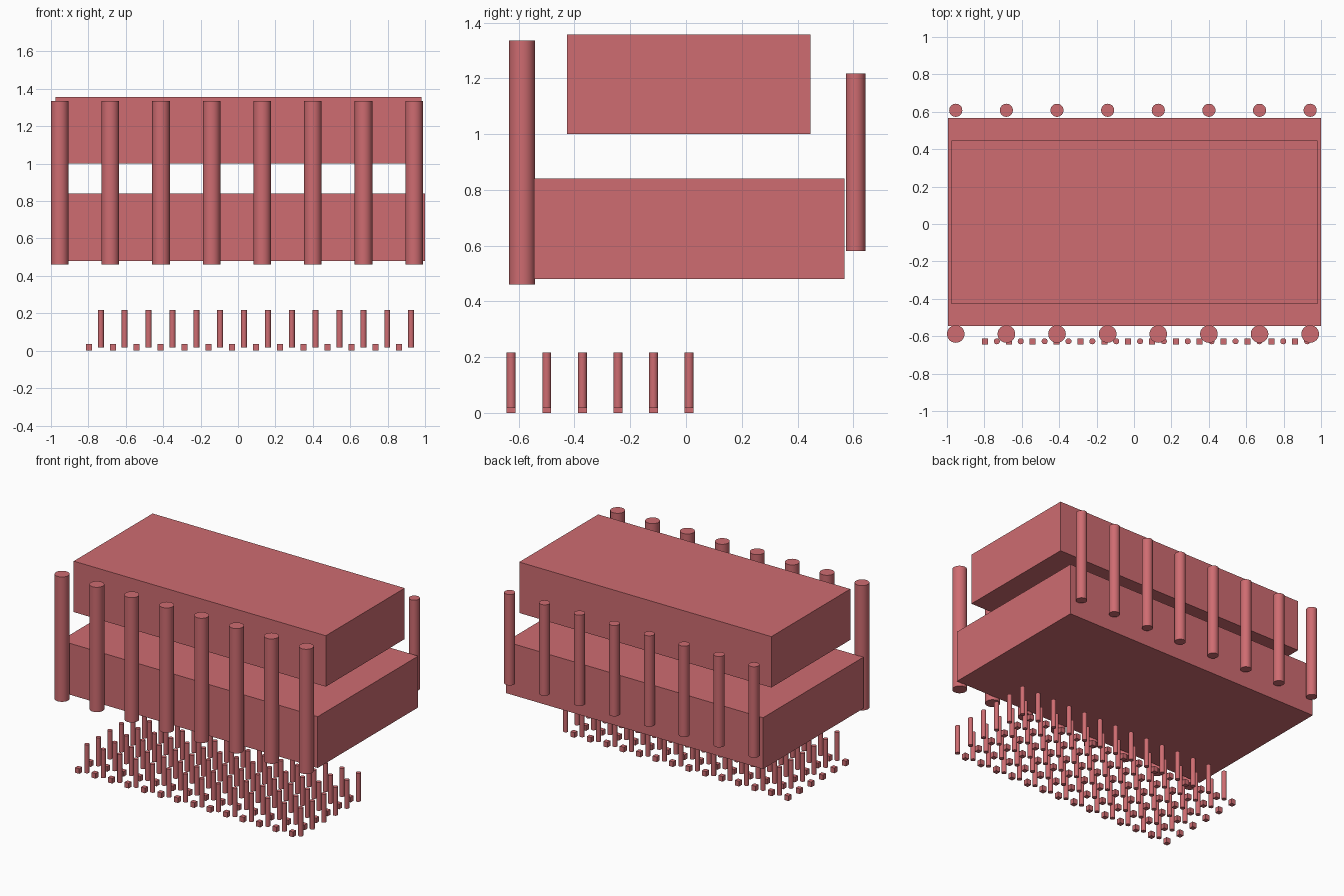
import bpy
import bmesh
import math
from mathutils import Matrix, Vector

if "Cube" in bpy.data.objects:
    bpy.data.objects.remove(bpy.data.objects["Cube"], do_unlink=True)

# Single flat colour
COLOUR = (0.62, 0.15, 0.165, 1.0)
red = bpy.data.materials.new("soft red")
red.use_nodes = True
red.diffuse_color = COLOUR
red.node_tree.nodes["Principled BSDF"].inputs["Base Color"].default_value = COLOUR


def add_object(name, bm, smooth=False):
    mesh = bpy.data.meshes.new(name)
    bm.to_mesh(mesh)
    bm.free()
    mesh.materials.append(red)
    obj = bpy.data.objects.new(name, mesh)
    bpy.context.collection.objects.link(obj)
    if smooth:
        bpy.ops.object.select_all(action="DESELECT")
        obj.select_set(True)
        bpy.context.view_layer.objects.active = obj
        bpy.ops.object.shade_smooth_by_angle(angle=math.radians(30))
    return obj


def box(bm, low, high):
    low, high = Vector(low), Vector(high)
    matrix = Matrix.Translation((low + high) / 2) @ Matrix.Diagonal((*(high - low), 1))
    bmesh.ops.create_cube(bm, size=1, matrix=matrix)


def cylinder(bm, x, y, bottom, top, radius):
    bmesh.ops.create_cone(
        bm, cap_ends=True, segments=32, radius1=radius, radius2=radius,
        depth=top - bottom, matrix=Matrix.Translation((x, y, (bottom + top) / 2)))


def block(name, low, high):
    bm = bmesh.new()
    box(bm, low, high)
    add_object(name, bm)


# Two stacked blocks
block("lower_block", (-0.995, -0.545, 0.48), (1.0, 0.568, 0.84))
block("upper_block", (-0.975, -0.427, 1.0), (0.98, 0.447, 1.357))

# Columns along the front and back
for i in range(8):
    x = -0.953 + i * 0.2707
    for name, y, bottom, top, radius in (
            ("front_column", -0.588, 0.46, 1.335, 0.047),
            ("back_column", 0.608, 0.58, 1.217, 0.035)):
        bm = bmesh.new()
        cylinder(bm, x, y, bottom, top, radius)
        add_object(f"{name}_{i + 1}", bm, smooth=True)

# Grid of small cubes alternating with thin pins, one object per row
STEP = 0.1276
HALF = 0.016
for row in range(6):
    y = -0.627 + row * STEP
    cubes, pins = bmesh.new(), bmesh.new()
    for i in range(14):
        x = -0.797 + i * STEP
        box(cubes, (x - HALF, y - HALF, 0), (x + HALF, y + HALF, 0.036))
        cylinder(pins, x + STEP / 2, y, 0.018, 0.217, HALF)
    add_object(f"cube_row_{row + 1}", cubes)
    add_object(f"pin_row_{row + 1}", pins, smooth=True)
